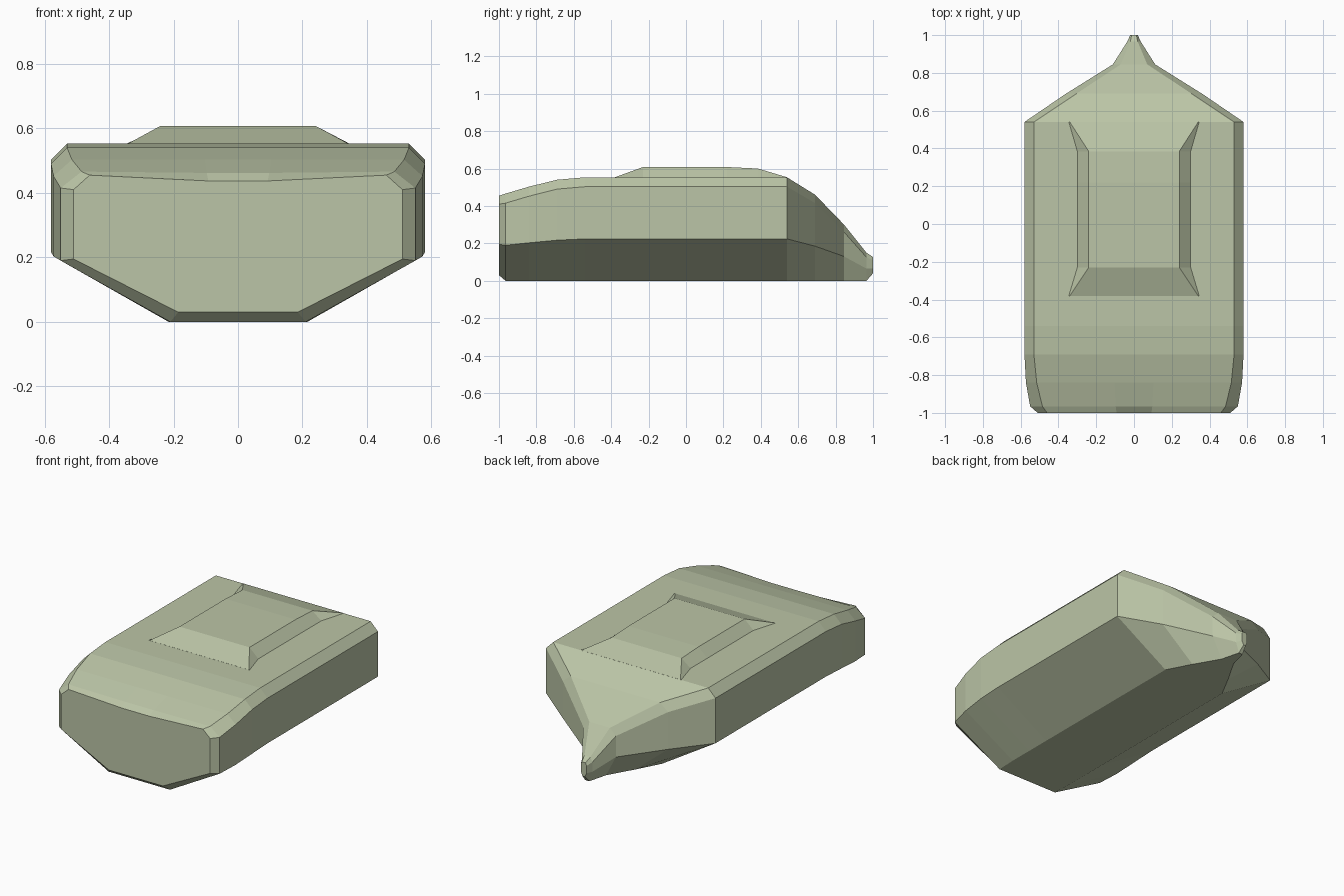
import bpy, bmesh

if "Cube" in bpy.data.objects:
    bpy.data.objects.remove(bpy.data.objects["Cube"])

# Olive paint shared by all parts
paint = bpy.data.materials.new("olive_paint")
paint.diffuse_color = (0.50, 0.56, 0.385, 1)
paint.use_nodes = True
paint.node_tree.nodes["Principled BSDF"].inputs["Base Color"].default_value = paint.diffuse_color


def loft(name, rings):
    """Skin a list of equal-length closed rings and cap both ends."""
    bm = bmesh.new()
    loops = [[bm.verts.new(p) for p in ring] for ring in rings]
    for a, b in zip(loops, loops[1:]):
        n = len(a)
        for i in range(n):
            j = (i + 1) % n
            bm.faces.new((a[i], a[j], b[j], b[i]))
    bm.faces.new(loops[0])
    bm.faces.new(loops[-1])
    bmesh.ops.recalc_face_normals(bm, faces=bm.faces)
    mesh = bpy.data.meshes.new(name)
    bm.to_mesh(mesh)
    bm.free()
    mesh.materials.append(paint)
    obj = bpy.data.objects.new(name, mesh)
    bpy.context.collection.objects.link(obj)
    return obj


def hull_ring(y, w, bottom_w, bottom_z, low_z, high_z, top_z, top_w, dip):
    half = [(bottom_w, bottom_z), (w, low_z), (w, high_z),
            (top_w, top_z), (top_w * 0.2, top_z - dip)]
    pts = half + [(-x, z) for x, z in reversed(half)]
    return [(x, y, z) for x, z in pts]


# Hull stations from blunt front to pointed back:
# y, width, bottom width, bottom z, chine z, side top z, deck z, deck width, dip
stations = [
    (-1.00, .510, .185, .03, .195, .41, .455, .46, .018),
    (-0.965, .55, .21, 0, .19, .415, .466, .485, .004),
    (-0.84, .572, .215, 0, .203, .452, .503, .515, 0),
    (-0.69, .58, .215, 0, .217, .49, .54, .53, 0),
    (-0.54, .58, .215, 0, .224, .503, .553, .53, 0),
    (0.54, .58, .215, 0, .224, .503, .553, .53, 0),
    (0.69, .36, .135, 0, .185, .415, .46, .305, 0),
    (0.845, .112, .045, 0, .13, .26, .30, .07, 0),
    (0.965, .036, .014, 0, .065, .125, .15, .02, 0),
    (1.00, .02, .008, .04, .065, .11, .127, .012, 0),
]
loft("hull", [hull_ring(*s) for s in stations])


def deck_ring(y, base_w, top_w, top_z):
    return [(base_w, y, .545), (base_w, y, .553), (top_w, y, top_z),
            (-top_w, y, top_z), (-base_w, y, .553), (-base_w, y, .545)]


# Raised deck panel with sloped ends and sides
loft("raised_deck", [
    deck_ring(-.38, .345, .34, .5535),
    deck_ring(-.23, .30, .24, .608),
    deck_ring(.22, .30, .24, .608),
    deck_ring(.385, .30, .24, .60),
    deck_ring(.54, .345, .34, .5535),
])
